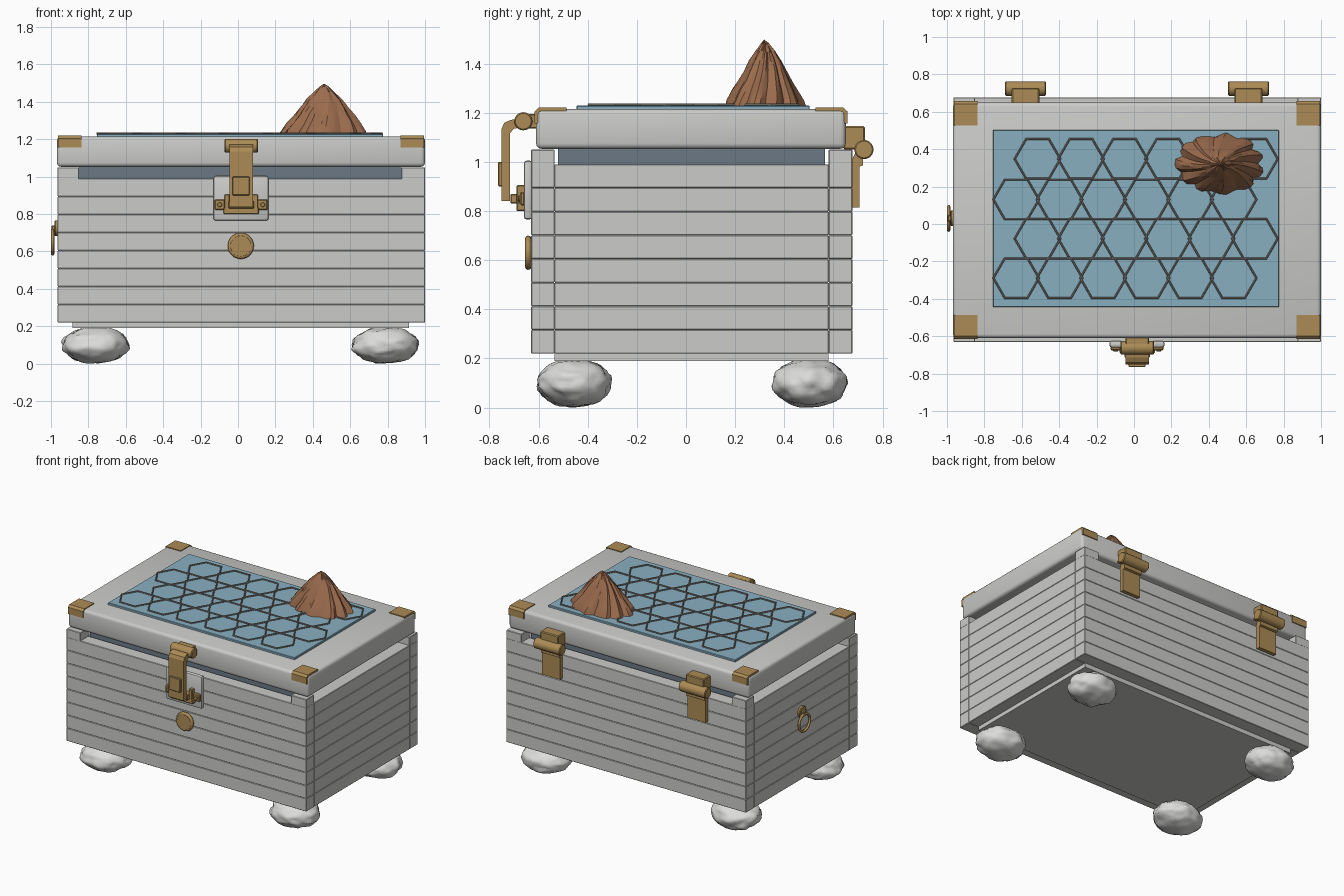
import bpy, bmesh, math, random
from mathutils import Vector, Matrix, noise

if "Cube" in bpy.data.objects:
    bpy.data.objects.remove(bpy.data.objects["Cube"])

random.seed(4)


def material(name, r, g, b):
    m = bpy.data.materials.new(name)
    m.diffuse_color = (r, g, b, 1)
    m.use_nodes = True
    m.node_tree.nodes["Principled BSDF"].inputs["Base Color"].default_value = m.diffuse_color
    return m


WOOD = material("pale grey wood", 0.60, 0.60, 0.585)
STONE = material("white stone", 0.72, 0.72, 0.71)
BRASS = material("brass", 0.41, 0.26, 0.09)
BLUE = material("water blue", 0.25, 0.43, 0.53)
SLATE = material("slate liner", 0.15, 0.19, 0.235)
EARTH = material("brown earth", 0.33, 0.15, 0.075)
WIRE = material("grey wire", 0.22, 0.20, 0.18)

CX, CY = 0.017, 0.022          # centre of the chest body
X0, X1 = -0.965, 1.0           # body width
Y0, Y1 = -0.63, 0.677          # body depth
YI0, YI1 = -0.535, 0.58        # inner faces of the front and back boards


def finish(bm, name, mat, smooth=None):
    bmesh.ops.recalc_face_normals(bm, faces=bm.faces)
    me = bpy.data.meshes.new(name)
    bm.to_mesh(me)
    bm.free()
    me.materials.append(mat)
    if smooth:
        me.polygons.foreach_set("use_smooth", [True] * len(me.polygons))
        me.set_sharp_from_angle(angle=math.radians(smooth))
    ob = bpy.data.objects.new(name, me)
    bpy.context.scene.collection.objects.link(ob)
    return ob


def box(name, x, y, z, mat, bevel=0.0, segs=1):
    bm = bmesh.new()
    bmesh.ops.create_cube(bm, size=1)
    for v in bm.verts:
        for i, (a, b) in enumerate((x, y, z)):
            v.co[i] = a if v.co[i] < 0 else b
    if bevel:
        bmesh.ops.bevel(bm, geom=bm.edges[:], offset=bevel, segments=segs,
                        profile=0.5, affect='EDGES')
    return finish(bm, name, mat, 40 if segs > 1 else None)


def cylinder(name, centre, r, length, axis, mat, n=24, bevel=0.005):
    bm = bmesh.new()
    rot = Vector((0, 0, 1)).rotation_difference(Vector(axis)).to_matrix().to_4x4()
    bmesh.ops.create_cone(bm, cap_ends=True, segments=n, radius1=r, radius2=r, depth=length)
    rims = [e for e in bm.edges if abs(e.verts[0].co.z - e.verts[1].co.z) < 1e-5]
    bmesh.ops.bevel(bm, geom=rims, offset=bevel, segments=1, affect='EDGES')
    bm.transform(Matrix.Translation(centre) @ rot)
    return finish(bm, name, mat, 35)


def ring(name, centre, major, minor, axis, mat, n=28, k=8):
    bm = bmesh.new()
    rot = Vector((0, 0, 1)).rotation_difference(Vector(axis)).to_matrix().to_4x4()
    loops = []
    for i in range(n):
        a = math.tau * i / n
        row = []
        for j in range(k):
            b = math.tau * j / k
            q = major + minor * math.cos(b)
            row.append(bm.verts.new((q * math.cos(a), q * math.sin(a), minor * math.sin(b))))
        loops.append(row)
    for i in range(n):
        for j in range(k):
            i2, j2 = (i + 1) % n, (j + 1) % k
            bm.faces.new((loops[i][j], loops[i2][j], loops[i2][j2], loops[i][j2]))
    bm.transform(Matrix.Translation(centre) @ rot)
    return finish(bm, name, mat, 50)


def extrude_x(name, profile, x0, x1, mat):
    """Solid from a (y, z) profile swept along x."""
    bm = bmesh.new()
    a = [bm.verts.new((x0, y, z)) for y, z in profile]
    b = [bm.verts.new((x1, y, z)) for y, z in profile]
    bm.faces.new(a)
    bm.faces.new(b)
    for i in range(len(a)):
        j = (i + 1) % len(a)
        bm.faces.new((a[i], a[j], b[j], b[i]))
    return finish(bm, name, mat)


# Plank walls: eight courses, front and back boards overlap the side boards
COURSES = 8
STEP = (0.99 - 0.22) / COURSES
for i in range(COURSES):
    z = (0.22 + i * STEP, 0.22 + (i + 1) * STEP)
    box("front_plank", (X0, X1), (Y0, YI0), z, WOOD, 0.003)
    box("back_plank", (X0, X1), (YI1, Y1), z, WOOD, 0.003)
    box("left_plank", (X0, -0.85), (YI0, YI1), z, WOOD, 0.003)
    box("right_plank", (0.87, X1), (YI0, YI1), z, WOOD, 0.003)

# Corner blocks on the rim, base board and liner
for x in ((X0, -0.85), (0.875, X1)):
    for y in ((Y0, YI0), (YI1, Y1)):
        box("rim_corner_block", x, y, (0.985, 1.05), WOOD, 0.003)
box("base_board", (-0.885, 0.915), (YI0, YI1), (0.19, 0.24), WOOD)
box("inner_liner", (-0.85, 0.875), (-0.52, 0.565), (0.9, 1.06), SLATE)

# Lid with rounded edges and the inset blue panel
box("lid", (-0.968, 1.0), (-0.61, 0.65), (1.053, 1.214), WOOD, 0.022, 3)
box("lid_panel", (-0.755, 0.775), (-0.445, 0.503), (1.205, 1.229), BLUE, 0.003)

# Brass lid corners, wrapping the top and the front or back face
for x0, x1 in ((-0.962, -0.838), (0.87, 0.994)):
    for edge, s in ((-0.616, 1), (0.657, -1)):
        outline = [(0, 1.156), (0, 1.205), (0.016, 1.22), (0.13, 1.22),
                   (0.13, 1.205), (0.02, 1.205), (0.012, 1.156)]
        extrude_x("lid_corner_bracket", [(edge + s * d, z) for d, z in outline], x0, x1, BRASS)

# Hexagonal wire mesh, alternate rows shifted sideways
for row, y in enumerate((0.348, 0.131, -0.078, -0.289)):
    start = -0.516 if row % 2 == 0 else -0.63
    for i in range(6):
        ring("wire_hexagon", (start + i * 0.2325, y, 1.231 + 0.001 * (i % 2)),
             0.122, 0.006, (0, 0, 1), WIRE, n=6, k=6)

# Ridged mountain
bm = bmesh.new()
N = 44
wobble = [random.uniform(-0.04, 0.04) for _ in range(N)]
levels = [(1.225, 1.0), (1.25, 0.93), (1.29, 0.80), (1.33, 0.66), (1.37, 0.53),
          (1.41, 0.40), (1.45, 0.24), (1.48, 0.10)]
rows = []
for z, r in levels:
    row = []
    for i in range(N):
        a = math.tau * i / N + (z - 1.23) * 1.2
        fold = 0.13 * abs(math.sin(5.5 * math.tau * i / N)) - 0.10
        q = r * (1 + fold + wobble[i] + random.uniform(-0.02, 0.02))
        row.append(bm.verts.new((0.46 + 0.238 * q * math.cos(a), 0.322 + 0.163 * q * math.sin(a),
                                 z + random.uniform(-0.006, 0.006))))
    rows.append(row)
tip = bm.verts.new((0.46, 0.318, 1.497))
for lo, hi in zip(rows, rows[1:]):
    for i in range(N):
        j = (i + 1) % N
        bm.faces.new((lo[i], lo[j], hi[j], hi[i]))
for i in range(N):
    bm.faces.new((rows[-1][i], rows[-1][(i + 1) % N], tip))
bm.faces.new(rows[0][::-1])
finish(bm, "mountain", EARTH, 20)

# Boulder feet
for k, (x, y) in enumerate(((-0.763, -0.455), (0.787, -0.455), (-0.763, 0.503), (0.787, 0.503))):
    bm = bmesh.new()
    bmesh.ops.create_icosphere(bm, subdivisions=4, radius=1)
    for v in bm.verts:
        d = v.co.normalized()
        d *= 1 + 0.10 * noise.noise(d * 2.2 + Vector((k * 7, 0, 3))) \
               + 0.05 * noise.noise(d * 5 + Vector((0, k * 5, 1)))
        z = max(0.0, 0.1 + 0.098 * d.z)
        v.co = (x + 0.176 * d.x, y + 0.15 * d.y, z)
    finish(bm, "boulder_foot", STONE, 60)

# Front latch: backing plate, hinged hasp and catch
box("latch_backplate", (-0.131, 0.163), (-0.66, -0.625), (0.765, 1.005), WOOD, 0.012, 2)
box("hasp_mount", (-0.045, 0.08), (-0.65, -0.605), (1.135, 1.195), BRASS, 0.004)
cylinder("hasp_pin", (CX, -0.662, 1.165), 0.037, 0.18, (1, 0, 0), BRASS)
extrude_x("hasp_strap", [(-0.75, 0.84), (-0.717, 0.84), (-0.717, 1.115), (-0.70, 1.135),
                         (-0.665, 1.14), (-0.665, 1.178), (-0.715, 1.17), (-0.74, 1.158),
                         (-0.75, 1.135)], -0.045, 0.08, BRASS)
box("hasp_block", (-0.03, 0.062), (-0.765, -0.745), (0.90, 1.0), BRASS, 0.004)
box("catch_body", (-0.078, 0.112), (-0.69, -0.655), (0.80, 0.835), BRASS, 0.004)
box("catch_staple", (-0.05, 0.085), (-0.715, -0.655), (0.83, 0.87), BRASS, 0.004)
for s in (-1, 1):
    a, b = sorted((CX + s * 0.06, CX + s * 0.09))
    box("catch_side", (a, b), (-0.69, -0.655), (0.825, 0.905), BRASS, 0.004)
    a, b = sorted((CX + s * 0.085, CX + s * 0.142))
    box("catch_lug", (a, b), (-0.675, -0.655), (0.822, 0.878), BRASS, 0.006)
    cylinder("catch_screw", (CX + s * 0.115, -0.677, 0.85), 0.013, 0.012, (0, 1, 0), BRASS, 12, 0.003)

# Round front boss
cylinder("boss_disc", (CX - 0.002, -0.64, 0.63), 0.06, 0.03, (0, 1, 0), BRASS, 28)
ring("boss_rim", (CX - 0.002, -0.642, 0.63), 0.057, 0.013, (0, 1, 0), BRASS)

# Ring pull on the left side
cylinder("ring_mount", (-0.971, 0.03, 0.725), 0.042, 0.022, (1, 0, 0), BRASS)
box("ring_loop", (-0.998, -0.965), (0.012, 0.048), (0.695, 0.74), BRASS, 0.006)
ring("ring_pull", (-0.991, 0.03, 0.65), 0.063, 0.009, (1, 0, 0), BRASS)

# Back hinges
for x in (-0.58, 0.612):
    leaf = (x - 0.074, x + 0.074)
    box("hinge_upper_block", leaf, (0.64, 0.728), (1.05, 1.145), BRASS, 0.006)
    cylinder("hinge_barrel", (x, 0.724, 1.05), 0.039, 0.218, (1, 0, 0), BRASS)
    extrude_x("hinge_lower_leaf", [(0.672, 0.815), (0.705, 0.815), (0.705, 0.98), (0.72, 0.985),
                                   (0.72, 1.04), (0.69, 1.04), (0.672, 1.0)], *leaf, BRASS)
